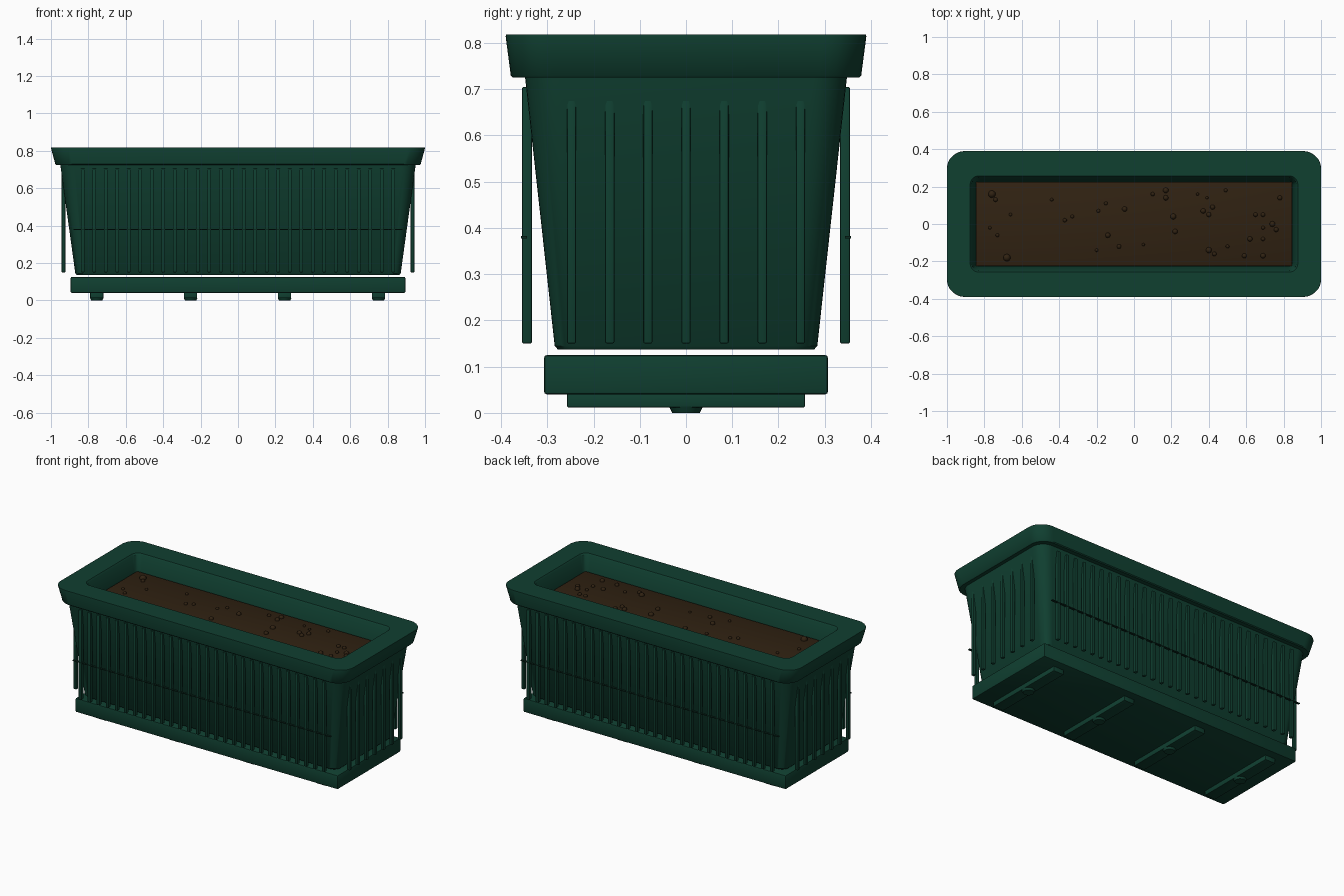
import bpy, bmesh, math
from mathutils import Matrix

if "Cube" in bpy.data.objects:
    bpy.data.objects.remove(bpy.data.objects["Cube"])


def material(name, rgb):
    m = bpy.data.materials.new(name)
    m.diffuse_color = (*rgb, 1)
    m.use_nodes = True
    m.node_tree.nodes["Principled BSDF"].inputs["Base Color"].default_value = m.diffuse_color
    return m


GREEN = material("dark green plastic", (0.005, 0.050, 0.030))
SOIL = material("brown soil", (0.030, 0.016, 0.006))
SEAM = material("seam green", (0.003, 0.022, 0.013))


def finish(bm, name, mat, angle=35):
    bmesh.ops.recalc_face_normals(bm, faces=bm.faces)
    me = bpy.data.meshes.new(name)
    bm.to_mesh(me)
    bm.free()
    for p in me.polygons:
        p.use_smooth = True
    me.set_sharp_from_angle(angle=math.radians(angle))
    me.materials.append(mat)
    ob = bpy.data.objects.new(name, me)
    bpy.context.collection.objects.link(ob)
    return ob


def rounded_loop(bm, hx, hy, r, z, n=8):
    verts = []
    for q, (sx, sy) in enumerate([(1, 1), (-1, 1), (-1, -1), (1, -1)]):
        for i in range(n + 1):
            a = (q + i / n) * math.pi / 2
            verts.append(bm.verts.new((sx * (hx - r) + r * math.cos(a),
                                       sy * (hy - r) + r * math.sin(a), z)))
    return verts


def loft(name, levels, mat):
    """Skin rounded rectangles given as (half x, half y, radius, z)."""
    bm = bmesh.new()
    loops = [rounded_loop(bm, *lv) for lv in levels]
    for a, b in zip(loops, loops[1:]):
        for i in range(len(a)):
            j = (i + 1) % len(a)
            bm.faces.new((a[i], a[j], b[j], b[i]))
    bm.faces.new(loops[0][::-1])
    bm.faces.new(loops[-1])
    return finish(bm, name, mat)


def box(name, c, size, mat, bevel=0.0):
    bm = bmesh.new()
    bmesh.ops.create_cube(bm, size=1, matrix=Matrix.Translation(c) @ Matrix.Diagonal((*size, 1)))
    if bevel:
        bmesh.ops.bevel(bm, geom=bm.edges[:], offset=bevel, segments=2,
                        profile=0.5, affect='EDGES')
    return finish(bm, name, mat)


# tapered body, flared rim and inner walls in one skin
loft("planter_body", [
    (0.863, 0.277, 0.045, 0.137),
    (0.870, 0.284, 0.050, 0.145),
    (0.950, 0.348, 0.075, 0.725),
    (0.972, 0.374, 0.085, 0.725),
    (0.977, 0.379, 0.090, 0.730),
    (0.997, 0.390, 0.092, 0.814),
    (0.996, 0.389, 0.091, 0.818),
    (0.876, 0.257, 0.045, 0.818),
    (0.868, 0.250, 0.040, 0.810),
    (0.848, 0.228, 0.025, 0.700),
], GREEN)
# the rim reaches the full 2 unit length
rim = bpy.data.objects["planter_body"]
for v in rim.data.vertices:
    if v.co.z > 0.812 and abs(v.co.x) > 0.98:
        v.co.x *= 1.003

# ribs on the long sides and the short ends
RIBS = 28
for side, s in (("front", -1), ("back", 1)):
    for i in range(RIBS):
        x = -0.83 + 1.66 * i / (RIBS - 1)
        box(f"{side}_rib_{i}", (x, s * 0.344, 0.4275), (0.020, 0.022, 0.555), GREEN, 0.004)
    box(f"{side}_seam", (0, s * 0.3505, 0.38), (1.76, 0.013, 0.005), SEAM)
for side, s in (("left", -1), ("right", 1)):
    for i in range(7):
        y = (i - 3) * 0.0825
        box(f"{side}_rib_{i}", (s * 0.933, y, 0.4275), (0.020, 0.020, 0.555), GREEN, 0.004)

# drip tray with cross bars and centre studs
box("drip_tray", (0, 0, 0.0825), (1.79, 0.614, 0.085), GREEN, 0.006)
for i, x in enumerate((-0.755, -0.253, 0.249, 0.751)):
    box(f"foot_bar_{i}", (x, 0, 0.027), (0.070, 0.514, 0.030), GREEN, 0.002)
    bm = bmesh.new()
    bmesh.ops.create_cone(bm, cap_ends=True, segments=24, radius1=0.030, radius2=0.037,
                          depth=0.014, matrix=Matrix.Translation((x, 0, 0.007)))
    finish(bm, f"foot_stud_{i}", GREEN)

# soil slab
box("soil", (0, 0, 0.695), (1.69, 0.45, 0.05), SOIL, 0.004)

# soil lumps: x and y in hundredths, radius in thousandths
LUMPS = [
    (-76, 16, 20), (-74, 13, 12), (-66, 5, 9), (-77, -2, 9), (-73, -6, 10), (-68, -18, 20),
    (-44, 13, 9), (-37, 2, 11), (-33, 4, 10), (-19, 7, 10), (-15, 11, 10), (-14, -6, 14),
    (-20, -14, 9), (-8, -12, 12), (-5, 8, 14), (5, -11, 8), (10, 16, 11), (17, 18, 15),
    (17, 14, 14), (21, 4, 16), (22, -4, 14), (34, 16, 8), (39, 14, 8), (37, 7, 14),
    (40, 5, 13), (42, 9, 13), (49, 18, 10), (40, -14, 16), (43, -16, 12), (50, -12, 10),
    (59, -17, 13), (62, -8, 14), (69, -8, 11), (69, -17, 14), (65, 5, 12), (69, 5, 12),
    (74, 0, 15), (76, -3, 13), (69, -2, 10), (78, 14, 13)]
bm = bmesh.new()
for x, y, r in LUMPS:
    bmesh.ops.create_icosphere(bm, subdivisions=2, radius=r / 1000,
                               matrix=Matrix.Translation((x / 100, y / 100, 0.722)))
finish(bm, "soil_lumps", SOIL, 60)
